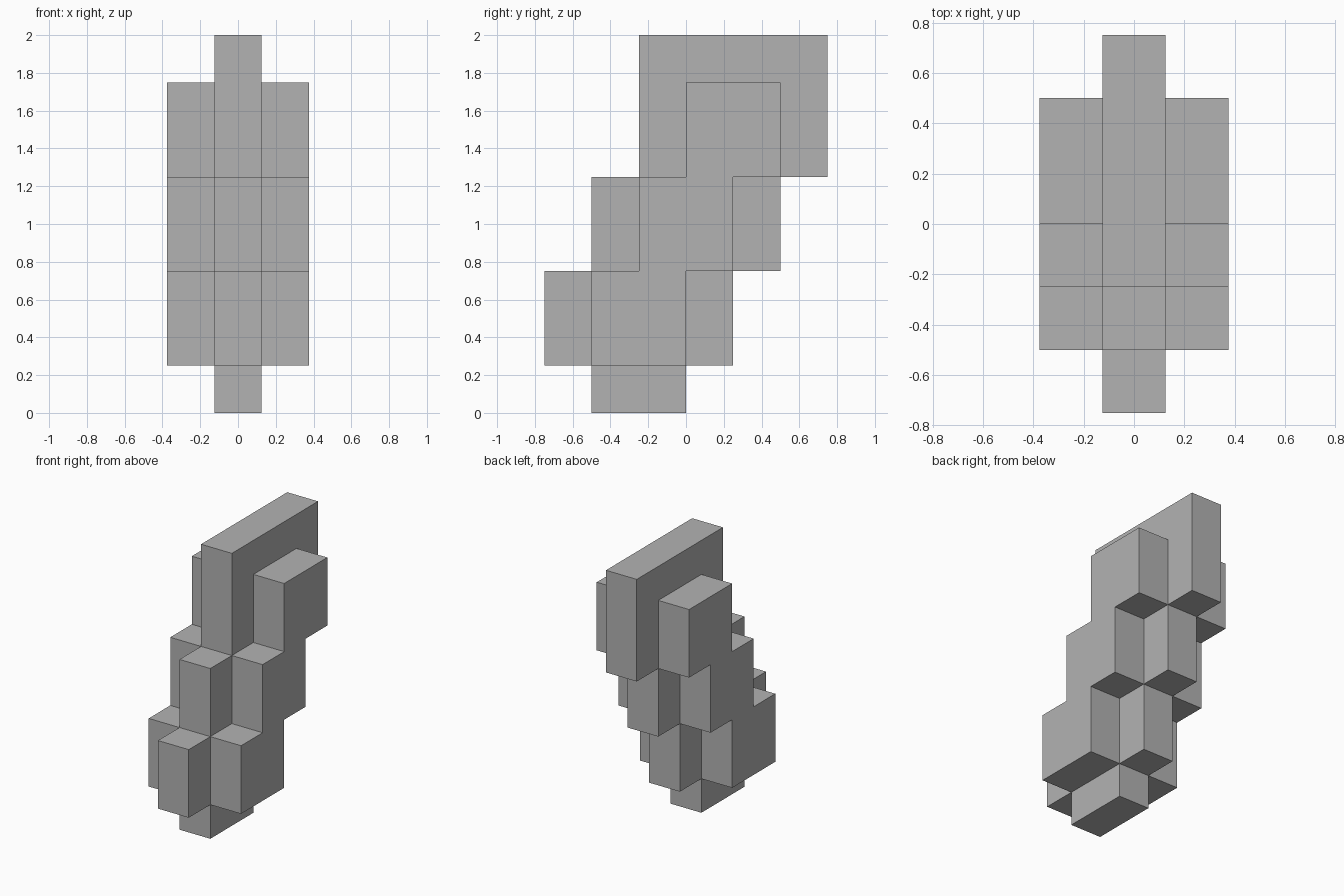
import bpy
import bmesh

cube = bpy.data.objects.get("Cube")
if cube:
    bpy.data.objects.remove(cube, do_unlink=True)

# One plain grey for the whole model
GREY = (0.45, 0.45, 0.45, 1)
grey = bpy.data.materials.new("grey stone")
grey.use_nodes = True
grey.diffuse_color = GREY
grey.node_tree.nodes["Principled BSDF"].inputs["Base Color"].default_value = GREY


def stepped_slab(name, x0, x1, tiers):
    """Extrude a stepped side profile along x; tiers are (z0, z1, y front, y back)."""
    front, back = [], []
    for z0, z1, y0, y1 in tiers:
        front += [(y0, z0), (y0, z1)]
        back += [(y1, z0), (y1, z1)]
    bm = bmesh.new()
    face = bm.faces.new([bm.verts.new((x0, y, z)) for y, z in front + back[::-1]])
    ext = bmesh.ops.extrude_face_region(bm, geom=[face], use_keep_orig=True)
    moved = [v for v in ext["geom"] if isinstance(v, bmesh.types.BMVert)]
    bmesh.ops.translate(bm, verts=moved, vec=(x1 - x0, 0, 0))
    bmesh.ops.recalc_face_normals(bm, faces=bm.faces)
    mesh = bpy.data.meshes.new(name)
    bm.to_mesh(mesh)
    bm.free()
    mesh.materials.append(grey)
    obj = bpy.data.objects.new(name, mesh)
    bpy.context.collection.objects.link(obj)
    return obj


# Tall middle slab, leaning back in steps
stepped_slab("middle_slab", -0.125, 0.125, [
    (0, 0.25, -0.5, 0),
    (0.25, 0.75, -0.75, 0.25),
    (0.75, 1.25, -0.5, 0.5),
    (1.25, 2, -0.25, 0.75),
])

# Shorter stepped slabs on both sides
side_tiers = [(0.25 + 0.5 * i, 0.75 + 0.5 * i, -0.5 + 0.25 * i, 0.25 * i) for i in range(3)]
for name, x0, x1 in (("left_slab", 0.125, 0.375), ("right_slab", -0.375, -0.125)):
    stepped_slab(name, x0, x1, side_tiers)
